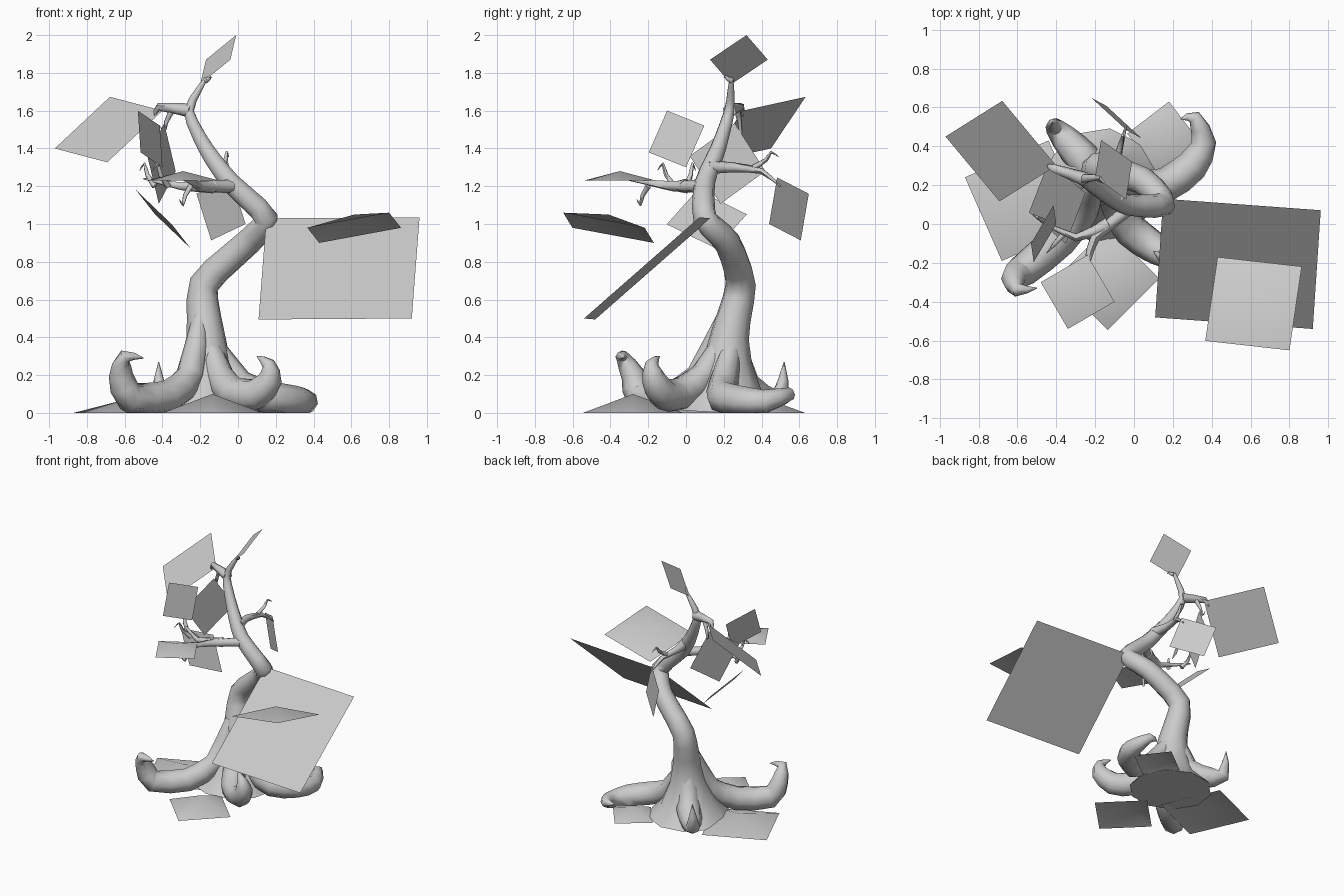
import bpy
import bmesh
import math
from mathutils import Vector

if "Cube" in bpy.data.objects:
    bpy.data.objects.remove(bpy.data.objects["Cube"])

UP = Vector((0, 0, 1))
SHADE = (0.6, 0.6, 0.6, 1)
grey = bpy.data.materials.new("plain grey")
grey.use_nodes = True
grey.diffuse_color = SHADE
grey.node_tree.nodes["Principled BSDF"].inputs["Base Color"].default_value = SHADE


def finish(bm, name):
    bmesh.ops.recalc_face_normals(bm, faces=bm.faces)
    mesh = bpy.data.meshes.new(name)
    bm.to_mesh(mesh)
    bm.free()
    mesh.materials.append(grey)
    part = bpy.data.objects.new(name, mesh)
    bpy.context.collection.objects.link(part)
    bpy.ops.object.select_all(action='DESELECT')
    part.select_set(True)
    bpy.context.view_layer.objects.active = part
    bpy.ops.object.shade_smooth_by_angle(angle=math.radians(60))


def rounded(points, steps):
    """Smooth curve that passes through the given points."""
    result = []
    last = len(points) - 1
    for i in range(last):
        before, start = points[max(i - 1, 0)], points[i]
        end, after = points[i + 1], points[min(i + 2, last)]
        for step in range(steps):
            t = step / steps
            pull_start, pull_end = (end - before) / 3, (after - start) / 3
            blend = t * t * (3 - 2 * t)
            ease_start, ease_end = t * (1 - t) ** 2, t * t * (t - 1)
            result.append(start.lerp(end, blend) + pull_start * ease_start + pull_end * ease_end)
    return result + [points[last]]


def limb(name, points, radius, sides=8, steps=2):
    """Tube along the points; radius is a rule of the way along and the height."""
    bm = bmesh.new()
    path = rounded([Vector(p) for p in points], steps)
    last = len(path) - 1
    normal = (path[1] - path[0]).orthogonal()
    rings = []
    for i, centre in enumerate(path):
        tangent = (path[min(i + 1, last)] - path[max(i - 1, 0)]).normalized()
        normal = (normal - tangent * normal.dot(tangent)).normalized()
        side = tangent.cross(normal)
        size = radius(i / last, centre.z)
        ring = []
        for k in range(sides):
            angle = math.tau * k / sides
            corner = centre + (normal * math.cos(angle) + side * math.sin(angle)) * size
            corner.z = max(corner.z, 0)
            ring.append(bm.verts.new(corner))
        rings.append(ring)
    for low, high in zip(rings, rings[1:]):
        for k in range(sides):
            n = (k + 1) % sides
            bm.faces.new((low[k], low[n], high[n], high[k]))
    bm.faces.new(rings[0][::-1])
    bm.faces.new(rings[-1])
    finish(bm, name)


def leaf(name, tip, stem, roll=0, bulge=0):
    """Square sheet with one diagonal from tip to stem, rolled about that diagonal."""
    bm = bmesh.new()
    tip, stem = Vector(tip), Vector(stem)
    centre = (tip + stem) / 2
    along = (stem - tip).normalized()
    flat = along.cross(UP).normalized()
    angle = math.radians(roll)
    across = flat * math.cos(angle) + flat.cross(along) * math.sin(angle)
    across *= (stem - tip).length / 2
    corners = [bm.verts.new(c) for c in (tip, centre + across, stem, centre - across)]
    if bulge:
        middle = bm.verts.new(centre + UP * bulge)
        for i, corner in enumerate(corners):
            bm.faces.new((corner, corners[(i + 1) % len(corners)], middle))
    else:
        bm.faces.new(corners)
    finish(bm, name)


def trunk_radius(t, z):
    return 0.066 * (1 - t ** 2.3) + 0.01 + 0.22 * math.exp(-5 * z)


def root_radius(t, z):
    return 0.09 * math.sin(math.pi * (0.1 + 0.89 * t) ** 0.8)


def branch_radius(t, z):
    return 0.035 * (1 - t) + 0.004


def twig_radius(t, z):
    return 0.015 * (1 - t) + 0.002


def hook(name, base, reach, rise):
    """Small twig that curls over at its tip."""
    base, reach = Vector(base), Vector(reach).to_3d()
    limb(name, [base, base + reach / 2 + UP * rise / 2,
                base + reach * 0.7 + UP * rise, base + reach + UP * rise * 0.7],
         twig_radius, sides=6)


# Twisting trunk with a flared foot
limb("trunk", [
    (-.17, .2, 0), (-.17, .23, .4), (-.18, .29, .68), (.05, .22, .9), (.15, .1, 1.03),
    (-.04, .1, 1.22), (-.17, .17, 1.4), (-.26, .23, 1.6), (-.17, .24, 1.77)],
    trunk_radius, sides=10, steps=3)

# Roots that leave the trunk as ridges and curl up at the ends
limb("front_right_root", [
    (-.2, .2, .5), (-.25, .08, .2), (-.38, -.08, .08), (-.57, -.24, .08),
    (-.62, -.28, .2), (-.6, -.34, .3), (-.5, -.33, .29)], root_radius)
limb("front_left_root", [
    (-.16, .2, .4), (-.1, .1, .2), (-.02, -.03, .1), (.1, -.12, .1),
    (.17, -.17, .18), (.16, -.18, .26), (.1, -.14, .3)], root_radius)
limb("back_left_root", [
    (-.15, .25, .4), (0, .2, .16), (.16, .2, .08), (.3, .3, .06),
    (.36, .42, .06), (.31, .55, .1), (.24, .54, .1)], root_radius)
limb("back_right_root", [
    (-.2, .25, .4), (-.23, .3, .16), (-.31, .39, .08),
    (-.41, .5, .08), (-.42, .52, .27)], root_radius)

# Branches
limb("upper_branch", [(-.25, .23, 1.6), (-.42, .29, 1.62), (-.44, .3, 1.57)],
     branch_radius, sides=6)
limb("forward_branch", [(0, .1, 1.2), (-.2, -.07, 1.2), (-.24, -.2, 1.22), (-.3, -.33, 1.24)],
     branch_radius, sides=6)
limb("side_branch", [(-.13, 0, 1.2), (-.3, -.07, 1.2), (-.5, .03, 1.24)],
     branch_radius, sides=6)
limb("back_branch", [(-.08, .12, 1.3), (-.1, .25, 1.3), (-.07, .4, 1.28), (-.04, .5, 1.2)],
     branch_radius, sides=6)

# Curled twigs
hook("top_hook", (-.17, .24, 1.76), (.03, -.04), .02)
hook("upper_hook", (-.35, .27, 1.6), (-.06, .03), -.12)
hook("side_hook", (-.44, 0, 1.2), (-.08, .05), .12)
hook("middle_hook", (-.37, -.06, 1.2), (-.08, -.09), .12)
hook("forward_hook", (-.25, -.2, 1.2), (-.06, -.06), -.1)
hook("back_hook", (-.08, .36, 1.3), (.03, .13), .08)

# Leaves on the crown
leaf("top_leaf", tip=(-.01, .32, 2), stem=(-.2, .24, 1.74))
leaf("upper_right_leaf", tip=(-.97, .45, 1.4), stem=(-.4, .3, 1.6), roll=144)
leaf("large_left_leaf", tip=(.92, -.54, .5), stem=(.15, .13, 1.03), roll=32)
leaf("floating_leaf", tip=(.8, -.65, 1.06), stem=(.43, -.17, .9), bulge=.07)
leaf("back_leaf", tip=(-.22, .65, 1.16), stem=(.04, .44, 1), roll=85)
leaf("front_leaf", tip=(-.48, -.3, 1.23), stem=(-.1, -.4, 1.23), bulge=.05)
leaf("side_leaf", tip=(-.53, -.1, 1.6), stem=(-.4, 0, 1.3), roll=120)
leaf("inner_leaf", tip=(-.48, .02, 1.36), stem=(-.33, .42, 1.28), roll=90)
leaf("hanging_leaf", tip=(-.54, .06, 1.18), stem=(-.25, .16, .87), roll=-10)

# Leaves lying on the ground
leaf("right_ground_leaf", tip=(-.87, .24, 0), stem=(-.25, 0, 0), bulge=.08)
leaf("front_ground_leaf", tip=(-.4, -.28, 0), stem=(.13, -.28, 0), bulge=.1)
leaf("back_ground_leaf", tip=(.18, .63, 0), stem=(.13, .25, 0), bulge=.07)
